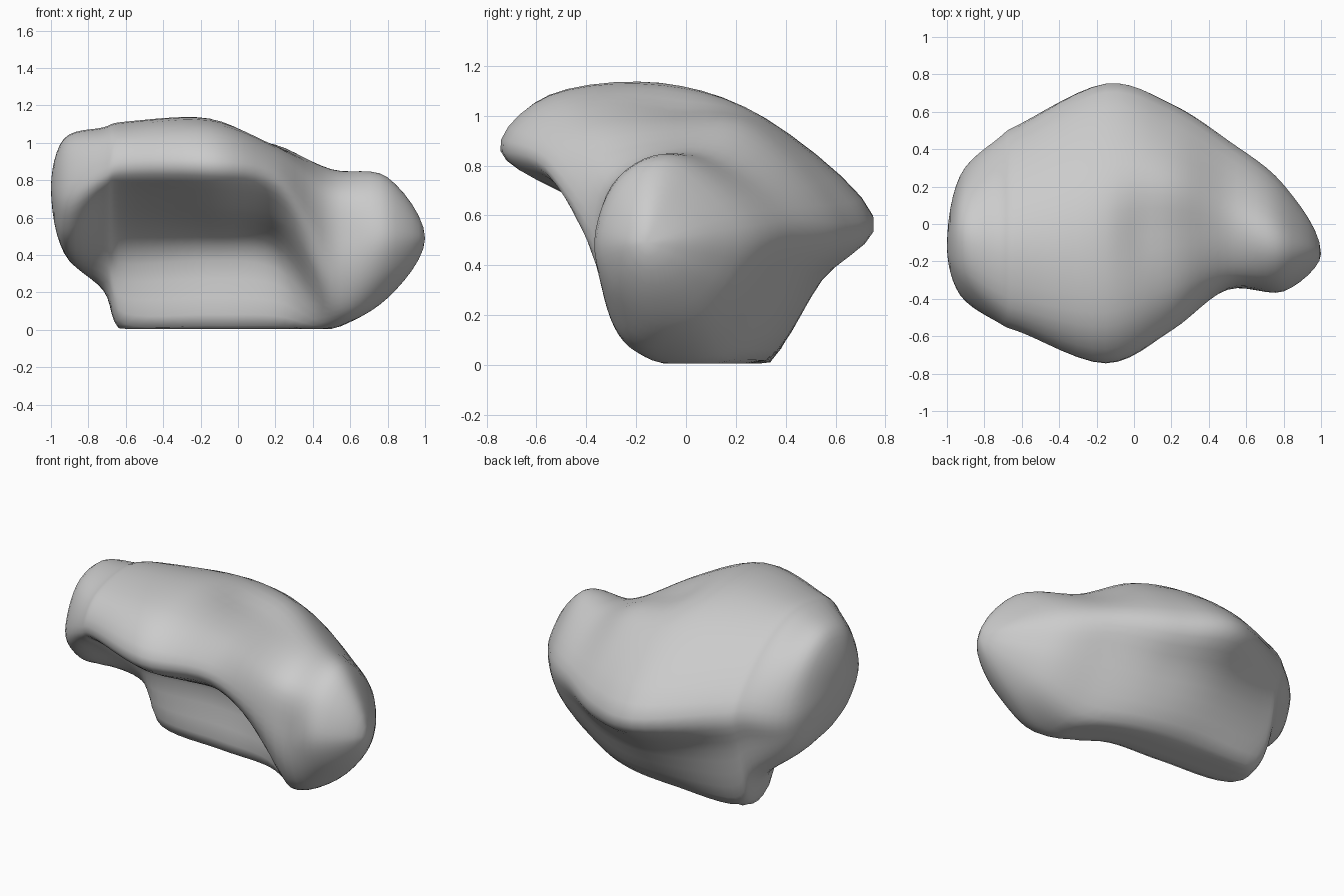
import bpy, bmesh
from mathutils import Vector

if "Cube" in bpy.data.objects:
    bpy.data.objects.remove(bpy.data.objects["Cube"])

# Side profiles (y, z) from left to right: front rim, over the top, back rim,
# down to the base, then forward under the overhang
XS = [-.93, -.72, -.6, -.15, .2, .5, .8]
PROFILES = [
    [(-.38, .72), (-.27, .96), (-.05, 1.02), (.13, .90), (.25, .66),
     (.24, .52), (.17, .43), (.05, .41), (-.12, .44), (-.28, .54)],
    [(-.53, .82), (-.42, 1.02), (-.10, 1.08), (.20, .95), (.45, .69),
     (.42, .48), (.34, .25), (.15, .23), (-.08, .46), (-.36, .67)],
    [(-.58, .86), (-.46, 1.05), (-.10, 1.11), (.24, .97), (.53, .67),
     (.46, .41), (.34, .03), (.10, .03), (.02, .43), (-.37, .70)],
    [(-.745, .86), (-.55, 1.08), (-.10, 1.125), (.32, .99), (.75, .60),
     (.55, .35), (.33, .02), (.05, .02), (.03, .45), (-.45, .67)],
    [(-.57, .80), (-.40, .96), (-.05, .985), (.28, .95), (.64, .57),
     (.48, .32), (.28, .02), (.02, .02), (-.03, .40), (-.37, .61)],
    [(-.35, .50), (-.30, .74), (-.08, .85), (.16, .82), (.44, .58),
     (.36, .35), (.15, .04), (-.10, .01), (-.24, .10), (-.33, .28)],
    [(-.36, .50), (-.29, .70), (-.15, .81), (.00, .77), (.20, .55),
     (.17, .36), (.06, .22), (-.08, .17), (-.20, .20), (-.31, .32)],
]
LEFT_TIP, RIGHT_TIP = Vector((-1, -.12, .76)), Vector((1, -.16, .49))
RING, ALONG = 5, 6


def curve(a, b, c, d, t):
    return 0.5 * (2 * b + (c - a) * t + (2 * a - 5 * b + 4 * c - d) * t * t
                  + (3 * b - a - 3 * c + d) * t ** 3)


def smooth_ring(x, pts):
    p = [Vector((x, y, z)) for y, z in pts]
    n = len(p)
    return [curve(p[i - 1], p[i], p[(i + 1) % n], p[(i + 2) % n], k / RING)
            for i in range(n) for k in range(RING)]


def mirrored(ring, tip):
    # Reflecting past the tip makes the end close as a round dome
    return [Vector((p.x, 2 * tip.y - p.y, 2 * tip.z - p.z)) for p in ring]


rings = [smooth_ring(x, p) for x, p in zip(XS, PROFILES)]
n = len(rings[0])
stations = ([mirrored(rings[0], LEFT_TIP), [LEFT_TIP] * n] + rings
            + [[RIGHT_TIP] * n, mirrored(rings[-1], RIGHT_TIP)])

# Body skin lofted between the profiles
bm = bmesh.new()
loops = []
for s in range(1, len(stations) - 2):
    a, b, c, d = stations[s - 1:s + 3]
    for k in range(ALONG):
        if s == 1 and k == 0:
            continue
        loop = []
        for j in range(n):
            co = curve(a[j], b[j], c[j], d[j], k / ALONG)
            co.z = max(co.z, 0.005)
            loop.append(bm.verts.new(co))
        loops.append(loop)
for l0, l1 in zip(loops, loops[1:]):
    for j in range(n):
        bm.faces.new((l0[j], l0[(j + 1) % n], l1[(j + 1) % n], l1[j]))

# Rounded tips
for tip, loop in ((LEFT_TIP, loops[0]), (RIGHT_TIP, loops[-1])):
    v = bm.verts.new(tip)
    for j in range(n):
        bm.faces.new((v, loop[j], loop[(j + 1) % n]))

# Gentle hollow in the top
for v in bm.verts:
    if v.co.z > .8:
        r2 = ((v.co.x - .03) / .12) ** 2 + (v.co.y / .22) ** 2
        v.co.z -= .03 * 2.718 ** (-r2)

bmesh.ops.recalc_face_normals(bm, faces=bm.faces[:])
for f in bm.faces:
    f.smooth = True
mesh = bpy.data.meshes.new("curved_body")
bm.to_mesh(mesh)
bm.free()
body = bpy.data.objects.new("curved_body", mesh)
bpy.context.collection.objects.link(body)
